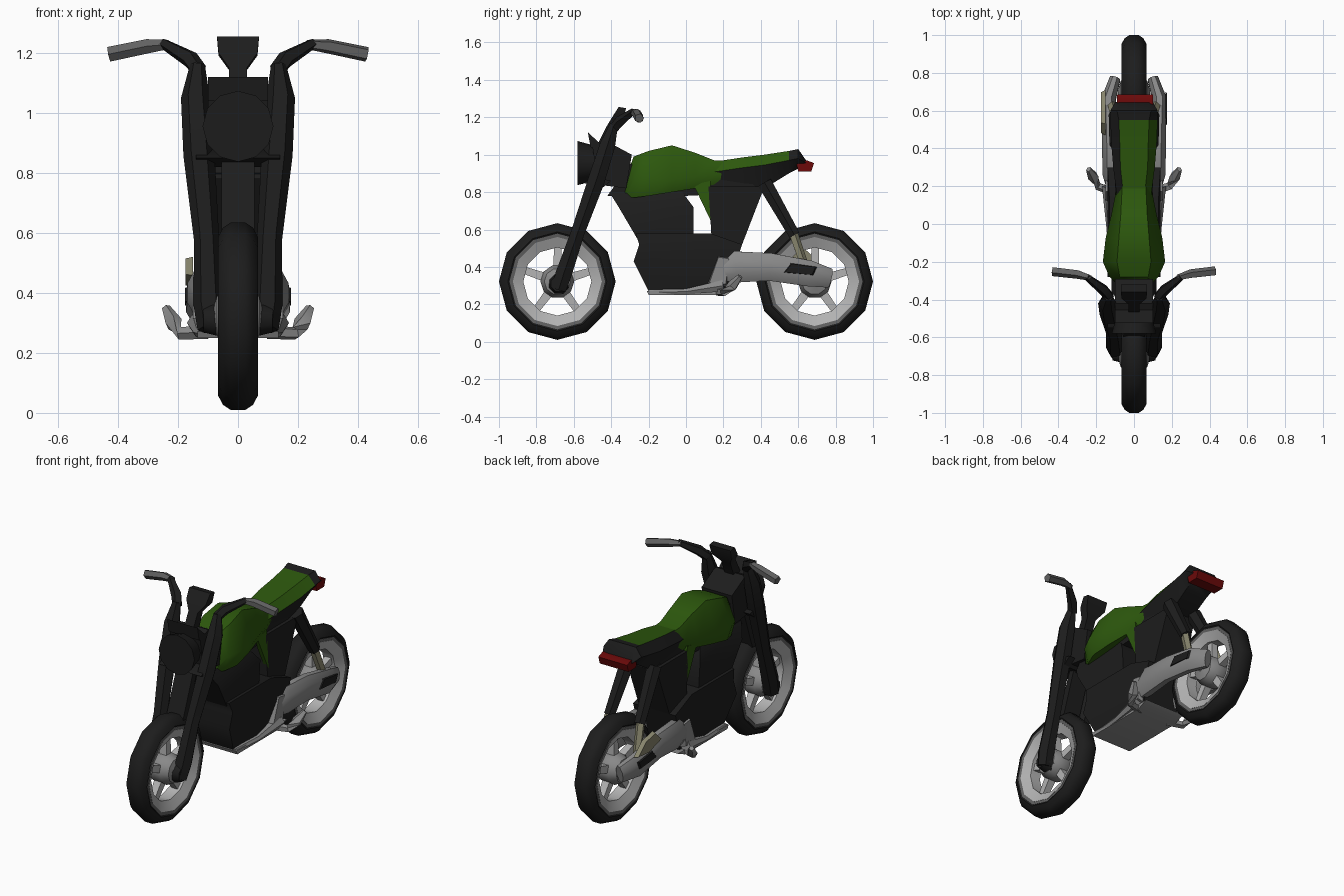
import bpy, bmesh, math
from mathutils import Vector, Matrix

cube = bpy.data.objects.get("Cube")
if cube:
    bpy.data.objects.remove(cube)


def material(name, r, g, b):
    m = bpy.data.materials.new(name)
    m.use_nodes = True
    m.diffuse_color = (r, g, b, 1)
    bsdf = next(n for n in m.node_tree.nodes if n.type == 'BSDF_PRINCIPLED')
    bsdf.inputs["Base Color"].default_value = (r, g, b, 1)
    return m


BLACK = material("black", .012, .012, .012)
GREEN = material("green", .026, .098, .004)
SILVER = material("silver", .25, .25, .25)
LIGHT = material("light_grey", .45, .45, .45)
DARK = material("dark_grey", .12, .12, .12)
TAN = material("tan", .24, .23, .15)
RED = material("red", .15, .003, .003)


def finish(name, bm, *mats, rule=None):
    bmesh.ops.recalc_face_normals(bm, faces=bm.faces)
    if rule:
        for f in bm.faces:
            f.material_index = rule(f)
    me = bpy.data.meshes.new(name)
    bm.to_mesh(me)
    bm.free()
    for m in mats:
        me.materials.append(m)
    ob = bpy.data.objects.new(name, me)
    bpy.context.collection.objects.link(ob)
    bpy.ops.object.select_all(action='DESELECT')
    ob.select_set(True)
    bpy.context.view_layer.objects.active = ob
    bpy.ops.object.shade_smooth_by_angle(angle=math.radians(46))
    return ob


def loft(name, rings, *mats, rule=None, closed=False):
    """Skin a row of equal point rings; cap the ends unless it is a closed loop."""
    bm = bmesh.new()
    vs = [[bm.verts.new(p) for p in ring] for ring in rings]
    n = len(vs[0])
    pairs = list(zip(vs, vs[1:])) + ([(vs[-1], vs[0])] if closed else [])
    for a, b in pairs:
        for i in range(n):
            j = (i + 1) % n
            bm.faces.new((a[i], a[j], b[j], b[i]))
    if not closed:
        bm.faces.new(vs[0])
        bm.faces.new(vs[-1])
    return finish(name, bm, *mats, rule=rule)


def prism(name, profile, x0, x1, mat, inset=1.0):
    """Side profile in y, z swept from x0 to x1, scaled by inset at x1."""
    c = sum((Vector(p) for p in profile), Vector((0, 0))) / len(profile)
    outer = [c + (Vector(p) - c) * inset for p in profile]
    return loft(name, [[(x0, *p) for p in profile], [(x1, *p) for p in outer]], mat)


def tube(name, path, radii, mat, sides=6, flat=1.0):
    pts = [Vector(p) for p in path]
    rings = []
    for i, p in enumerate(pts):
        d = (pts[min(i + 1, len(pts) - 1)] - pts[max(i - 1, 0)]).normalized()
        u = d.cross(Vector((1, 0, 0)) if abs(d.x) < .8 else Vector((0, 0, 1))).normalized()
        v = d.cross(u)
        rings.append([p + radii[i] * (u * math.cos(a) + v * flat * math.sin(a))
                      for a in (math.tau * (k + .5) / sides for k in range(sides))])
    return loft(name, rings, mat)


def lathe(name, profile, y, z, mat, sides=12):
    """Revolve (radius, x) points about a sideways axle."""
    rings = [[(x, y + r * math.cos(t), z + r * math.sin(t)) for r, x in profile]
             for t in (math.tau * k / sides for k in range(sides))]
    return loft(name, rings, mat, closed=True)


def body(stations, outline):
    """Symmetric rings along y from the half outline of each station."""
    rings = []
    for s in stations:
        half = outline(*s)
        rings.append([(x, s[0], z) for x, z in half] +
                     [(-x, s[0], z) for x, z in reversed(half)])
    return rings


# Wheels
AXLE = .322
for end, y in (("front", -.688), ("rear", .688)):
    lathe(end + "_tyre", [(.25, -.055), (.265, -.066), (.295, -.05), (.312, -.025), (.312, .025),
                          (.295, .05), (.265, .066), (.25, .055)], y, AXLE, BLACK)
    lathe(end + "_rim_lip", [(.232, -.058), (.256, -.062), (.256, .062), (.232, .058)], y, AXLE, DARK)
    lathe(end + "_rim", [(.182, -.035), (.238, -.061), (.238, .061), (.182, .035)], y, AXLE, LIGHT)
    lathe(end + "_hub", [(.02, -.085), (.07, -.07), (.09, -.03), (.09, .03), (.07, .07), (.02, .085)],
          y, AXLE, SILVER, 10)
    for k in range(5):
        a = math.tau * k / 5 + .3
        d = Vector((0, math.cos(a), math.sin(a)))
        c = Vector((0, y, AXLE))
        tube(f"{end}_spoke_{k + 1}", [c + d * .06, c + d * .21], [.034, .026], LIGHT, 4)

# Engine, frame and belly
engine = [(.27, -.2, .22, .11), (.43, -.28, .27, .14), (.52, -.25, .3, .14), (.58, -.27, .13, .13)]
loft("engine", [[(w, a, z), (w, b, z), (-w, b, z), (-w, a, z)] for z, a, b, w in engine], BLACK)
cylinder = [(.55, -.26, .04, .11), (.72, -.36, .04, .12), (.8, -.41, -.02, .08)]
loft("engine_cylinder", [[(w, a, z), (w, b, z), (-w, b, z), (-w, a, z)] for z, a, b, w in cylinder], BLACK)
prism("belly_plate", [(-.21, .272), (-.2, .25), (.2, .25), (.27, .28)], -.135, .135, SILVER)
prism("frame_rear", [(.14, .5), (.3, .52), (.42, .83), (.12, .83)], -.1, .1, BLACK)
prism("frame_top", [(-.42, .78), (-.3, .95), (.3, .9), (.4, .8), (0, .78)], -.08, .08, BLACK)

# Tank
tank = [(-.33, .77, .79, .85, .08, .07), (-.28, .77, .86, .99, .13, .075), (-.2, .78, .875, 1.02, .165, .09),
        (-.075, .8, .87, 1.05, .15, .08), (.05, .82, .88, 1.01, .12, .07),
        (.15, .84, .89, .97, .1, .065), (.27, .88, .92, .965, .075, .06)]
loft("tank", body(tank, lambda y, zb, zm, zt, wm, wt: [(wm * .8, zb), (wm, zm), (wt, zt)]), GREEN)

# Seat and tail, with the pad colour on the top and one shoulder
seat = [(.1, .8, .9, .955, .085, .05), (.3, .81, .93, .985, .11, .072), (.42, .82, .945, 1.0, .12, .075),
        (.55, .9, .97, 1.02, .125, .08), (.6, .925, .98, 1.03, .125, .09), (.645, .94, .955, .965, .1, .08)]
loft("seat", body(seat, lambda y, zb, zm, zt, wm, wt: [(wm * .6, zb), (wm, zm), (wt, zt)]), BLACK, GREEN,
     rule=lambda f: int(f.calc_center_median().y < .55 and f.normal.z > .4 and f.normal.x > -.4))
prism("tail_light", [(.59, .955), (.645, .97), (.685, .955), (.67, .91), (.6, .91)], -.09, .1, RED)

# Headlight, steering head and instruments
bm = bmesh.new()
bmesh.ops.create_cone(bm, cap_ends=True, segments=12, radius1=.118, radius2=.075, depth=.16,
                      matrix=Matrix.Translation((0, -.5, .955)) @ Matrix.Rotation(-math.pi / 2, 4, 'X'))
finish("headlight", bm, BLACK)
prism("steering_head", [(-.47, .84), (-.5, 1.04), (-.42, 1.07), (-.29, 1.0), (-.32, .82)], -.1, .1, BLACK)
prism("headlight_cowl", [(-.525, 1.12), (-.51, 1.04), (-.43, 1.03), (-.46, 1.06)], -.1, .1, BLACK)
prism("lower_yoke", [(-.55, .85), (-.48, .88), (-.4, .86), (-.45, .82)], -.14, .14, BLACK)
prism("front_fender", [(-.6, .58), (-.5, .84), (-.46, .84), (-.55, .58)], -.055, .055, BLACK)
dash = [(-.45, 1.04, .03, .03), (-.4, 1.15, .03, .025), (-.365, 1.2, .065, .03), (-.34, 1.255, .07, .02)]
loft("instruments", [[(w, y - d, z), (w, y + d, z - d * .3), (-w, y + d, z - d * .3), (-w, y - d, z)]
                     for y, z, w, d in dash], BLACK)

for side, s in (("left", 1), ("right", -1)):
    # Fork and handlebar
    tube(side + "_fork", [(s * .09, -.68, .28), (s * .098, -.655, .36), (s * .105, -.58, .58),
                          (s * .13, -.48, .86), (s * .142, -.42, 1.05), (s * .135, -.385, 1.16)],
         [.045, .05, .042, .052, .048, .025], BLACK)
    tube(side + "_handlebar", [(s * .13, -.385, 1.14), (s * .16, -.35, 1.18), (s * .25, -.28, 1.232)],
         [.028, .03, .018], BLACK, 5)
    tube(side + "_grip", [(s * .23, -.285, 1.228), (s * .3, -.265, 1.222), (s * .43, -.25, 1.195)],
         [.016, .025, .026], DARK, 5)
    tube(side + "_axle_cap", [(s * .06, -.68, .31), (s * .115, -.68, .31)], [.06, .045], BLACK, 8)

    # Tank spike
    prism(side + "_tank_spike", [(.04, .84), (.13, .86), (.145, .62)], s * .075, s * .1, GREEN)

    # Silencer and swing arm
    tube(side + "_silencer", [(s * .11, .16, .37), (s * .122, .27, .4), (s * .128, .45, .4),
                              (s * .135, .66, .365), (s * .1, .77, .34)],
         [.05, .09, .08, .075, .055], SILVER, 8, .55)
    prism(side + "_silencer_vent", [(.52, .37), (.56, .42), (.7, .4), (.68, .355)], s * .167, s * .176, BLACK, .9)
    tube(side + "_exhaust_pipe", [(s * .115, -.2, .265), (s * .13, 0, .268), (s * .135, .2, .3)],
         [.016, .018, .035], SILVER)

    # Rear suspension
    tube(side + "_shock", [(s * .085, .42, .85), (s * .1, .58, .57)], [.045, .034], BLACK)
    tube(side + "_shock_rod", [(s * .1, .565, .6), (s * .12, .635, .4)], [.026, .024], TAN, 5)

    # Foot peg
    tube(side + "_foot_peg", [(s * .1, .17, .27), (s * .19, .2, .265), (s * .215, .25, .3), (s * .24, .29, .35)],
         [.025, .022, .03, .015], SILVER, 5)
    prism(side + "_peg_bracket", [(.11, .3), (.17, .47), (.24, .46), (.22, .29)], s * .1, s * .15, SILVER, .8)

# Chain guard on one side
prism("chain_guard", [(.47, .46), (.53, .52), (.63, .5), (.71, .43), (.6, .42)], -.15, -.175, TAN, .9)
